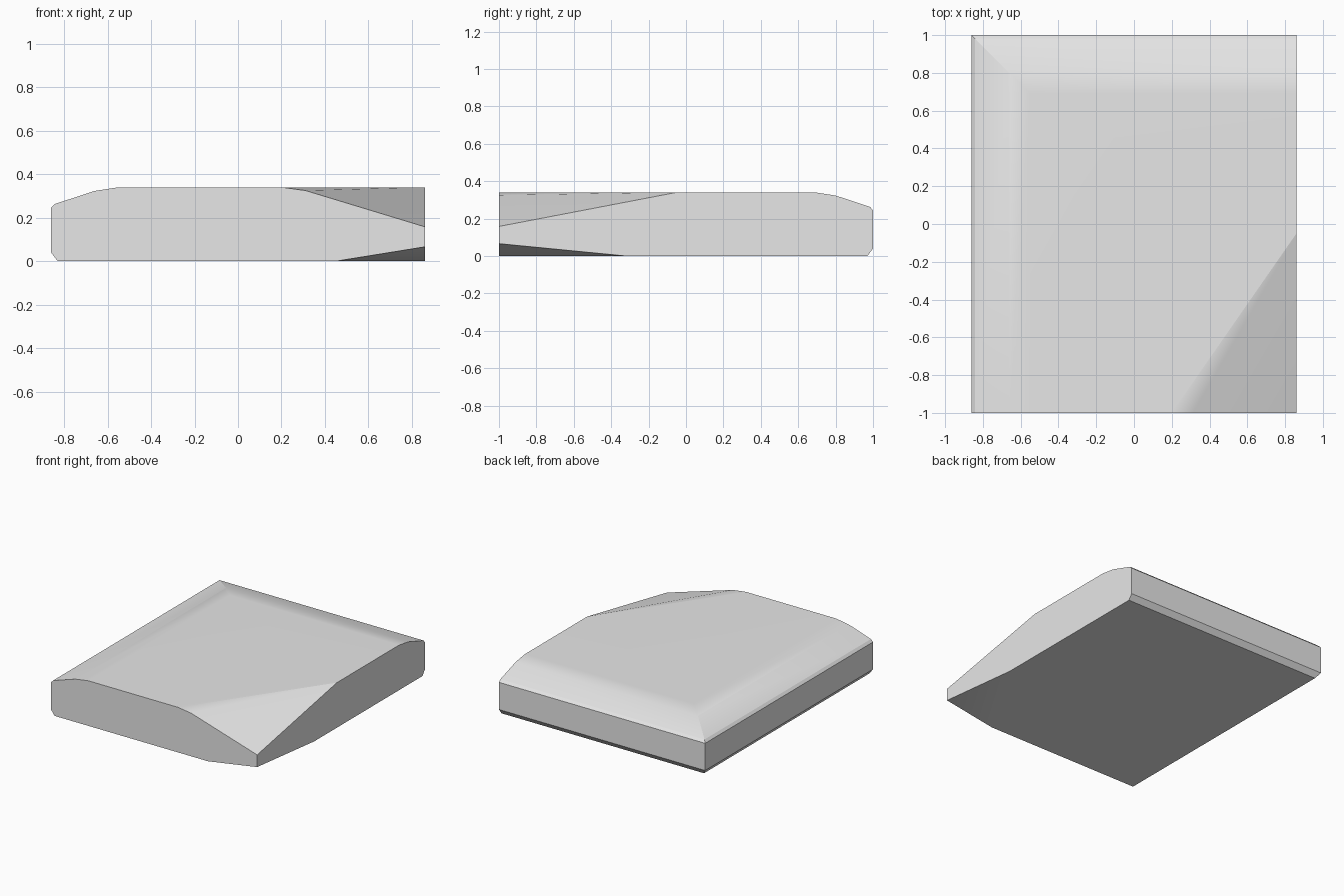
import bpy
import bmesh
import math
from mathutils import Vector
from mathutils.geometry import normal

if "Cube" in bpy.data.objects:
    bpy.data.objects.remove(bpy.data.objects["Cube"], do_unlink=True)

HALF_X, HALF_Y, HEIGHT = 0.86, 1.0, 0.34
CENTRE = Vector((0, 0, HEIGHT / 2))

grey = bpy.data.materials.new("plain grey")
grey.use_nodes = True
grey.diffuse_color = (0.8, 0.8, 0.8, 1)
grey.node_tree.nodes["Principled BSDF"].inputs["Base Color"].default_value = grey.diffuse_color

# Plain block
bm = bmesh.new()
bmesh.ops.create_cube(bm, size=1)
for v in bm.verts:
    v.co = Vector((v.co.x * 2 * HALF_X, v.co.y * 2 * HALF_Y, v.co.z * HEIGHT)) + CENTRE


def trim(a, b, c):
    """Slice off everything outside the plane through three points."""
    a, b, c = Vector(a), Vector(b), Vector(c)
    n = normal(a, b, c)
    if n.dot(CENTRE - a) > 0:
        n = -n
    cut = bmesh.ops.bisect_plane(bm, geom=bm.verts[:] + bm.edges[:] + bm.faces[:],
                                 plane_co=a, plane_no=n, clear_outer=True)
    edges = [e for e in cut["geom_cut"] if isinstance(e, bmesh.types.BMEdge)]
    bmesh.ops.contextual_create(bm, geom=edges)


# Rounded shoulder and bottom chamfer, along the -x side and the back:
# (inset from the side, height)
shoulder = [(0, 0.245), (0.017, 0.263), (0.2, 0.323), (0.31, HEIGHT)]
chamfer = [(0, 0.04), (0.03, 0)]
for profile in (shoulder, chamfer):
    for (d0, z0), (d1, z1) in zip(profile, profile[1:]):
        trim((d0 - HALF_X, -1, z0), (d1 - HALF_X, -1, z1), (d0 - HALF_X, 1, z0))
        trim((-1, HALF_Y - d0, z0), (-1, HALF_Y - d1, z1), (1, HALF_Y - d0, z0))

# Sloped front corner, above with a narrow easing facet, and below
side_end = (HALF_X, -0.05, HEIGHT)
ease = (0.31, -HALF_Y, 0.325)
trim((0.2, -HALF_Y, HEIGHT), ease, side_end)
trim(ease, (HALF_X, -HALF_Y, 0.158), side_end)
trim((0.45, -HALF_Y, 0), (HALF_X, -HALF_Y, 0.066), (HALF_X, -0.32, 0))

bmesh.ops.recalc_face_normals(bm, faces=bm.faces[:])
mesh = bpy.data.meshes.new("slab")
bm.to_mesh(mesh)
bm.free()
mesh.materials.append(grey)
slab = bpy.data.objects.new("slab", mesh)
bpy.context.collection.objects.link(slab)

# Soft shoulder shading with crisp side edges
bpy.context.view_layer.objects.active = slab
slab.select_set(True)
bpy.ops.object.shade_smooth_by_angle(angle=math.radians(25))
weighted = slab.modifiers.new("weighted normals", "WEIGHTED_NORMAL")
weighted.keep_sharp = True
